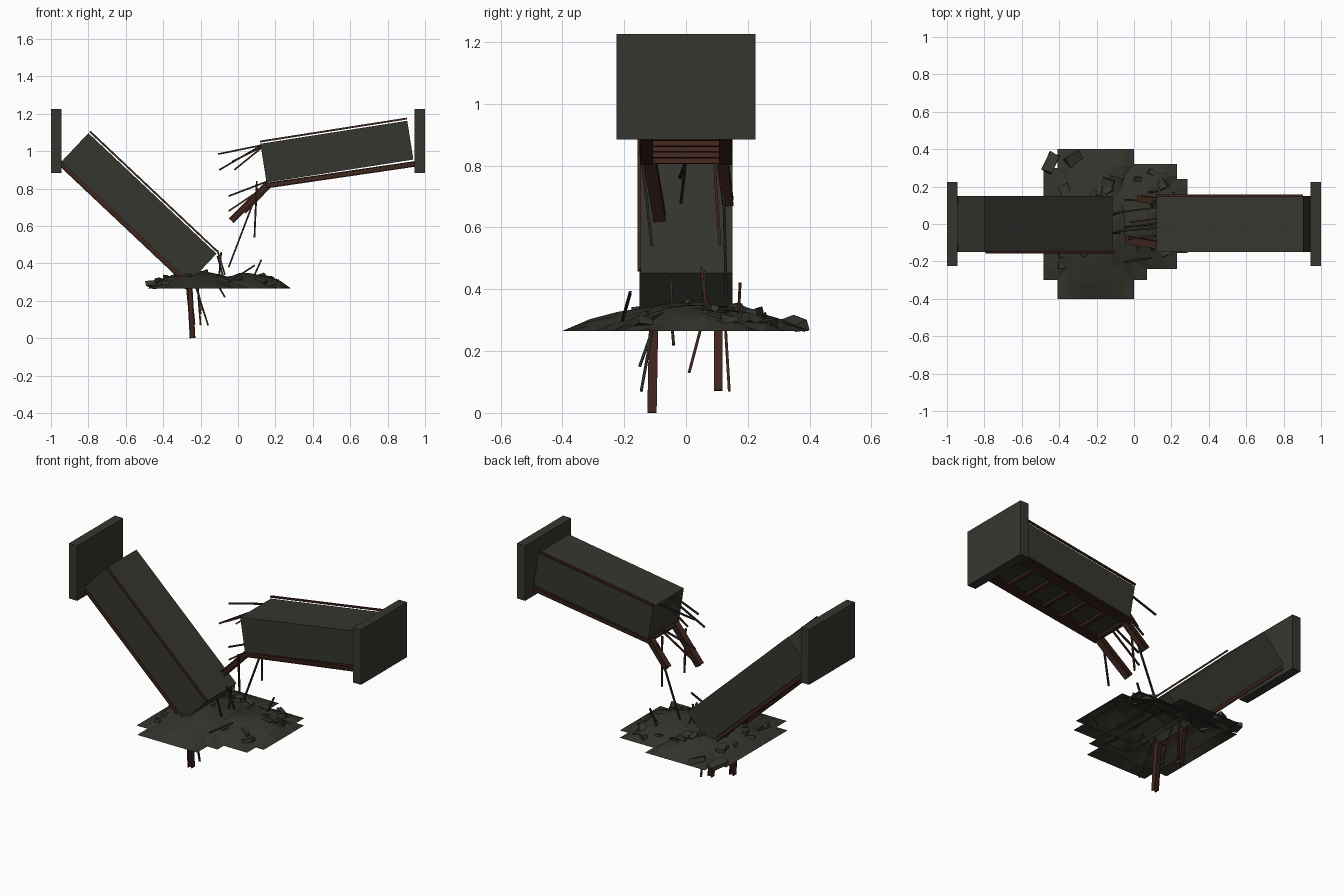
import bpy, bmesh, math, random
from mathutils import Vector, Matrix

if "Cube" in bpy.data.objects:
    bpy.data.objects.remove(bpy.data.objects["Cube"])

random.seed(7)


def material(name, rgb):
    m = bpy.data.materials.new(name)
    m.diffuse_color = (*rgb, 1)
    m.use_nodes = True
    m.node_tree.nodes["Principled BSDF"].inputs["Base Color"].default_value = m.diffuse_color
    return m


CONCRETE = material("dark concrete", (0.037, 0.037, 0.029))
RUBBLE = material("rubble grey", (0.034, 0.033, 0.025))
RUST = material("rusty steel", (0.052, 0.020, 0.013))
STEEL = material("blackened steel", (0.023, 0.019, 0.016))


def finish(name, bm, mat):
    bmesh.ops.recalc_face_normals(bm, faces=bm.faces)
    me = bpy.data.meshes.new(name)
    bm.to_mesh(me)
    bm.free()
    me.materials.append(mat)
    ob = bpy.data.objects.new(name, me)
    bpy.context.collection.objects.link(ob)
    return ob


def add_box(bm, size, matrix):
    bmesh.ops.create_cube(bm, size=1, matrix=matrix @ Matrix.Diagonal((*size, 1)))


def box(name, size, loc, mat, rot_y=0):
    bm = bmesh.new()
    add_box(bm, size, Matrix.Translation(loc) @ Matrix.Rotation(rot_y, 4, 'Y'))
    return finish(name, bm, mat)


def frame(a, b):
    """Matrix at the middle of a-b with local x along it; also the length."""
    a, b = Vector(a), Vector(b)
    x = (b - a).normalized()
    y = Vector((0, 1, 0))
    y = (y - x * y.dot(x)).normalized()
    m = Matrix((x, y, x.cross(y))).transposed().to_4x4()
    m.translation = (a + b) / 2
    return m, (b - a).length


def i_beam(name, a, b, w, h, mat):
    m, n = frame(a, b)
    t = h * 0.22
    bm = bmesh.new()
    for s in (-1, 1):
        add_box(bm, (n, w, t), m @ Matrix.Translation((0, 0, s * (h - t) / 2)))
    add_box(bm, (n, w * 0.3, h - 2 * t), m)
    return finish(name, bm, mat)


def bar(name, a, b, w, mat):
    m, n = frame(a, b)
    bm = bmesh.new()
    add_box(bm, (n, w, w), m)
    return finish(name, bm, mat)


# end plates
for side, s in (("left", -1), ("right", 1)):
    box(side + "_end_plate", (0.057, 0.45, 0.34), (s * 0.9715, 0, 1.055), CONCRETE)


def corridor(side, a, b, beam_a, beam_b, rail_y):
    """Corridor box hung below roof line a-b, roof rail, floor beams and joists."""
    m, n = frame((a[0], 0, a[1]), (b[0], 0, b[1]))
    bm = bmesh.new()
    add_box(bm, (n, 0.30, 0.21), m @ Matrix.Translation((0, 0, -0.105)))
    finish(side + "_corridor", bm, CONCRETE)
    bm = bmesh.new()
    add_box(bm, (n, 0.012, 0.01), m @ Matrix.Translation((0, rail_y, 0.012)))
    finish(side + "_roof_rail", bm, RUST)
    for s in (-1, 1):
        i_beam(side + "_floor_beam", (beam_a[0], s * 0.128, beam_a[1]),
               (beam_b[0], s * 0.128, beam_b[1]), 0.042, 0.03, RUST)
    m, n = frame((beam_a[0], 0, beam_a[1]), (beam_b[0], 0, beam_b[1]))
    bm = bmesh.new()
    for i in range(7):
        add_box(bm, (0.022, 0.22, 0.016),
                m @ Matrix.Translation((n * (i / 6 - 0.5) * 0.97, 0, -0.004)))
    finish(side + "_floor_joists", bm, RUST)


corridor("left", (-0.80, 1.097), (-0.115, 0.452), (-0.955, 0.942), (-0.29, 0.315), -0.151)
corridor("right", (0.12, 1.040), (0.905, 1.163), (0.15, 0.816), (0.945, 0.932), 0.151)

# snapped beam ends
i_beam("right_bent_beam", (0.16, -0.118, 0.825), (-0.035, -0.085, 0.63), 0.04, 0.036, RUST)
i_beam("right_bent_beam", (0.16, 0.118, 0.815), (0.03, 0.136, 0.68), 0.036, 0.034, RUST)
i_beam("left_bent_beam", (-0.262, -0.104, 0.34), (-0.243, -0.11, 0.001), 0.03, 0.03, RUST)
i_beam("left_bent_beam", (-0.27, 0.104, 0.34), (-0.243, 0.104, 0.073), 0.027, 0.03, RUST)

# loose reinforcing bars: start, end
BARS = {
    "right_upper_bar": [
        ((0.14, 0.09, 1.035), (-0.105, 0.06, 0.985)), ((0.14, -0.06, 1.03), (-0.03, -0.08, 0.945)),
        ((0.14, -0.02, 1.04), (-0.10, -0.04, 0.90)), ((0.14, 0.03, 1.03), (-0.02, 0.01, 0.90))],
    "right_lower_bar": [
        ((0.16, 0.01, 0.84), (-0.05, -0.02, 0.76)), ((0.16, 0.0, 0.82), (-0.05, -0.016, 0.68)),
        ((0.10, -0.14, 0.80), (0.088, -0.11, 0.54)), ((0.10, 0.09, 0.84), (0.088, 0.11, 0.54)),
        ((0.11, 0.12, 0.80), (-0.05, 0.13, 0.38))],
    "left_lower_bar": [
        ((-0.24, -0.10, 0.32), (-0.16, -0.145, 0.07)), ((-0.22, 0.125, 0.32), (-0.20, 0.14, 0.07)),
        ((-0.23, -0.09, 0.32), (-0.19, -0.15, 0.15)), ((-0.22, 0.06, 0.32), (-0.20, 0.01, 0.13)),
        ((-0.14, -0.05, 0.34), (-0.07, -0.04, 0.22))],
    "rubble_bar": [
        ((-0.08, -0.045, 0.33), (-0.11, -0.05, 0.44)), ((-0.07, 0.065, 0.34), (-0.11, 0.05, 0.47)),
        ((-0.10, 0.055, 0.34), (-0.09, 0.062, 0.46)), ((0.08, 0.17, 0.32), (0.125, 0.175, 0.42)),
        ((-0.05, -0.205, 0.30), (0.09, -0.18, 0.39))],
}
for name, pairs in BARS.items():
    for i, (a, b) in enumerate(pairs):
        bar(name, a, b, 0.009, RUST if i % 2 else STEEL)

# rubble heap: overlapping open domes (x0, x1, y0, y1, height)
BASE = 0.265
MOUNDS = [(-0.41, 0.0, -0.4, 0.4, 0.09), (-0.485, 0.07, -0.3, 0.3, 0.09),
          (-0.16, 0.23, -0.24, 0.32, 0.08), (-0.12, 0.285, -0.155, 0.24, 0.07)]


def dome(x, y, m):
    u = (2 * x - m[0] - m[1]) / (m[1] - m[0])
    v = (2 * y - m[2] - m[3]) / (m[3] - m[2])
    if max(abs(u), abs(v)) >= 1:
        return 0
    return m[4] * (1 - abs(u) ** 2.2) * (1 - abs(v) ** 2)


for mound in MOUNDS:
    x0, x1, y0, y1, h = mound
    bm = bmesh.new()
    bmesh.ops.create_grid(bm, x_segments=7, y_segments=9, size=0.5)
    for v in bm.verts:
        x = (x0 + x1) / 2 + v.co.x * (x1 - x0)
        y = (y0 + y1) / 2 + v.co.y * (y1 - y0)
        rim = max(abs(v.co.x), abs(v.co.y)) > 0.499
        z = 0 if rim else dome(x, y, mound) + random.uniform(-0.006, 0.008)
        v.co = (x, y, BASE + max(z, 0))
    finish("rubble_mound", bm, RUBBLE)


# broken chunks on the heap
def chunk(x, y, size, turn):
    z = BASE + max(0.02, max(dome(x, y, m) for m in MOUNDS))
    bm = bmesh.new()
    m = (Matrix.Translation((x, y, z)) @ Matrix.Rotation(turn, 4, 'Z')
         @ Matrix.Rotation(random.uniform(-0.3, 0.3), 4, 'X')
         @ Matrix.Rotation(random.uniform(-0.3, 0.3), 4, 'Y'))
    add_box(bm, size, m)
    for v in bm.verts:
        v.co += Vector([random.uniform(-0.12, 0.12) * size[2] * 2 for _ in range(3)])
    finish("concrete_chunk", bm, CONCRETE)


for x, y, lx, ly, deg in [(-0.445, 0.325, 0.06, 0.11, -25), (-0.32, 0.35, 0.09, 0.055, 30),
                          (-0.37, 0.18, 0.05, 0.07, 15), (-0.14, 0.22, 0.06, 0.045, -15),
                          (0.12, 0.26, 0.10, 0.03, -25), (0.15, 0.21, 0.05, 0.05, 30),
                          (-0.39, -0.22, 0.04, 0.035, 10), (0.17, -0.14, 0.06, 0.05, 20)]:
    chunk(x, y, (lx, ly, 0.026), math.radians(deg))
for i in range(22):
    chunk(random.uniform(-0.42, 0.24), random.uniform(-0.17, 0.26),
          (random.uniform(0.03, 0.075), random.uniform(0.02, 0.04), random.uniform(0.012, 0.022)),
          random.uniform(0, 3.1))
